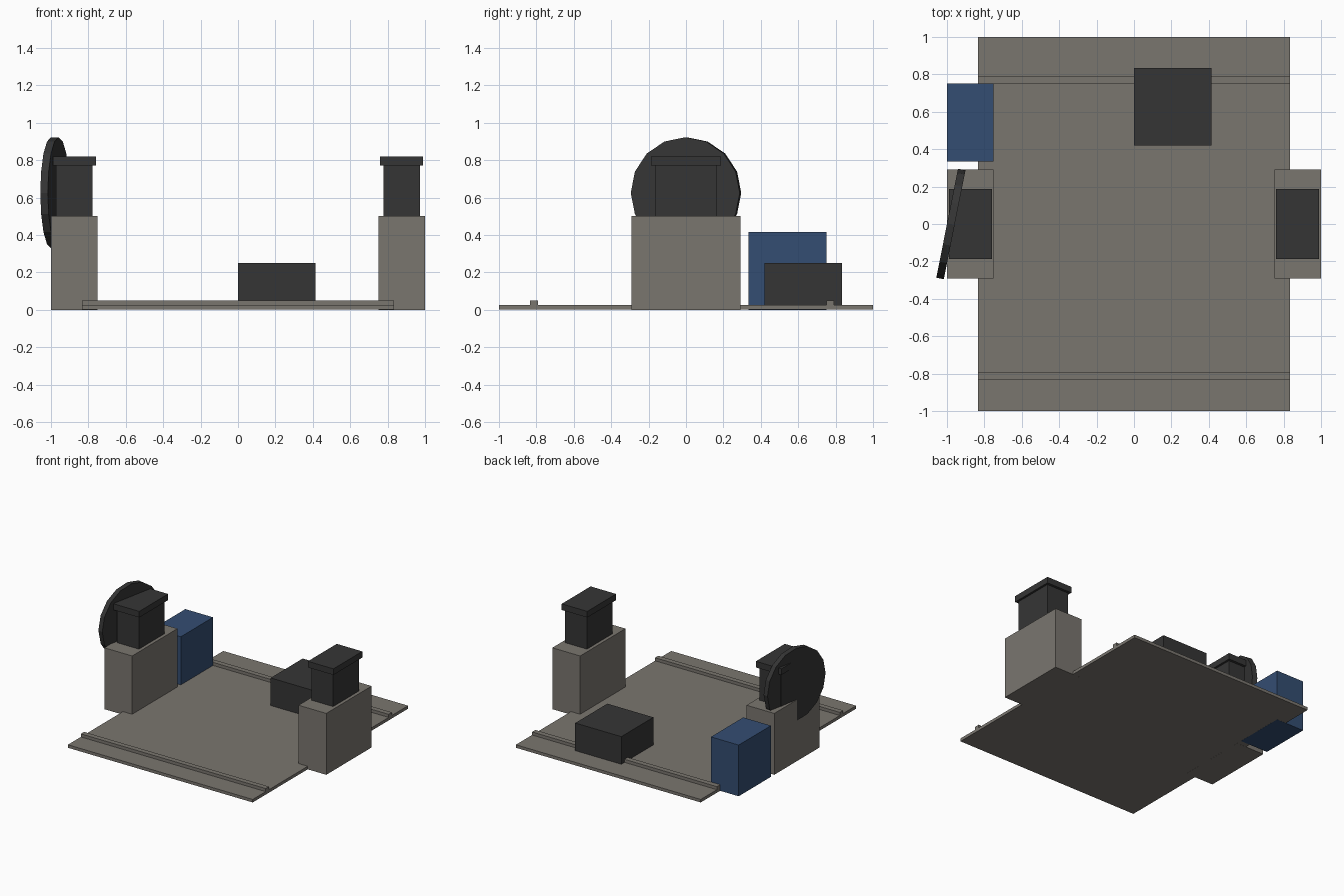
import bpy, math

cube = bpy.data.objects.get("Cube")
if cube:
    bpy.data.objects.remove(cube, do_unlink=True)


def make_material(name, rgb):
    m = bpy.data.materials.new(name)
    m.use_nodes = True
    m.diffuse_color = (*rgb, 1)
    m.node_tree.nodes["Principled BSDF"].inputs["Base Color"].default_value = (*rgb, 1)
    return m


stone = make_material("warm grey", (0.195, 0.181, 0.159))
dark = make_material("charcoal", (0.036, 0.036, 0.036))
blue = make_material("navy blue", (0.034, 0.075, 0.168))


def finish(name, mat):
    ob = bpy.context.object
    ob.name = ob.data.name = name
    ob.data.materials.append(mat)
    bpy.ops.object.transform_apply(location=True, rotation=True, scale=True)
    return ob


def box(name, mat, x, y, z):
    """Box from (low, high) pairs along each axis."""
    bpy.ops.mesh.primitive_cube_add(size=1, location=[sum(p) / 2 for p in (x, y, z)])
    bpy.context.object.scale = [p[1] - p[0] for p in (x, y, z)]
    return finish(name, mat)


# Floor plate, a hair above the ground so the cabinet's underside stays visible
box("floor_plate", stone, (-0.833, 0.833), (-1, 1), (0.0005, 0.025))

# Low rails across the floor
for name, y in (("front_rail", -0.833), ("back_rail", 0.75)):
    box(name, stone, (-0.833, 0.833), (y, y + 0.042), (0.025, 0.05))

# Matching towers on both sides: plinth, post and cap
for side, s in (("left", 1), ("right", -1)):
    def span(a, b):
        return tuple(sorted((s * a, s * b)))
    box(side + "_plinth", stone, span(0.75, 1), (-0.292, 0.292), (0, 0.5))
    box(side + "_post", dark, span(0.777, 0.973), (-0.165, 0.165), (0.5, 0.77))
    box(side + "_cap", dark, span(0.76, 0.99), (-0.186, 0.186), (0.77, 0.82))

# Sixteen-sided disc standing on edge behind the right tower
bpy.ops.mesh.primitive_cylinder_add(
    vertices=16, radius=0.297, depth=0.041,
    location=(-0.979, 0, 0.625), rotation=(0, math.pi / 2, 0))
disc = bpy.context.object
disc.rotation_euler = (math.pi / 16, math.pi / 2, 0)
finish("disc", dark)

# Loose boxes
box("blue_cabinet", blue, (-1, -0.75), (0.335, 0.75), (0, 0.417))
box("dark_crate", dark, (0, 0.415), (0.42, 0.833), (0.025, 0.25))
